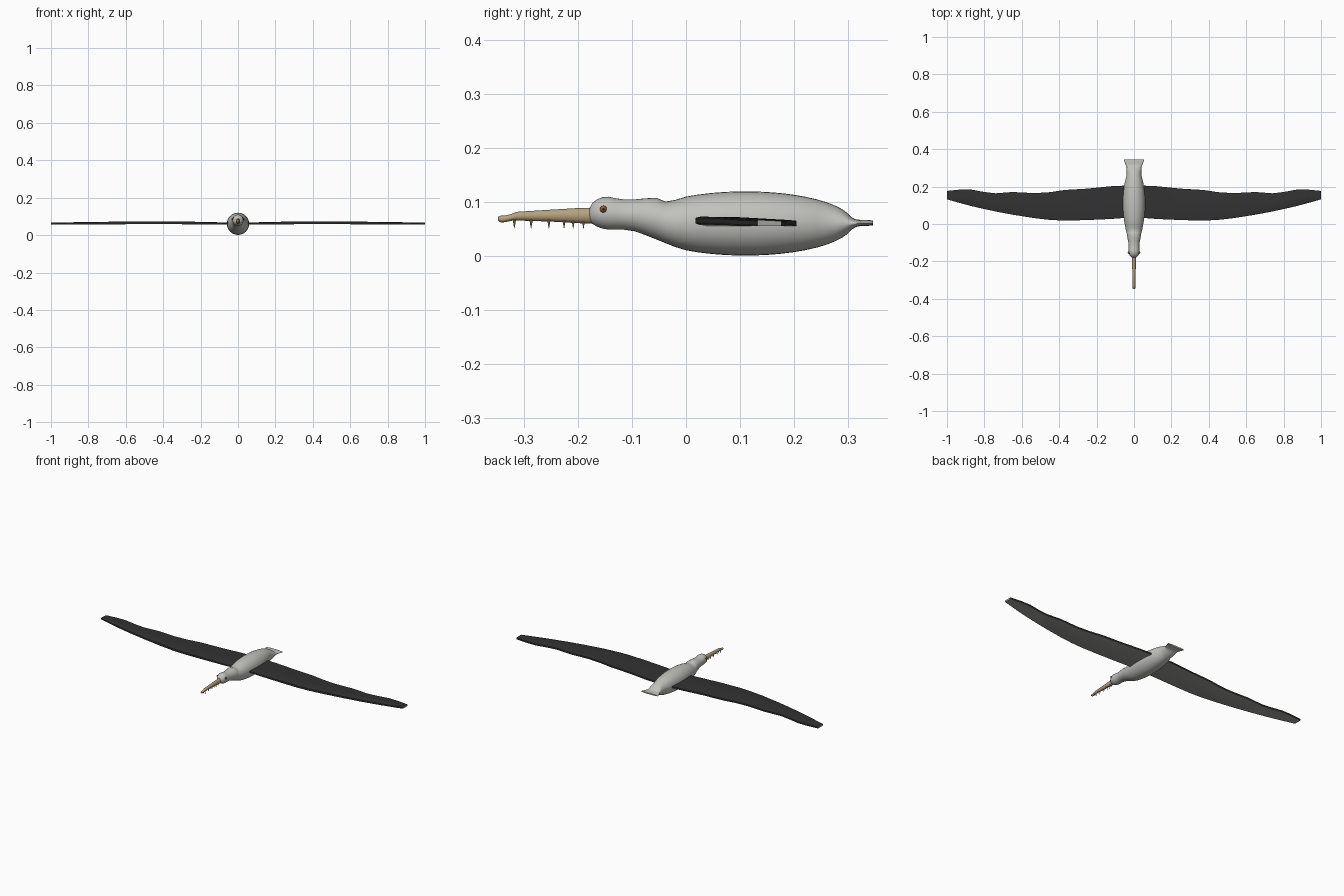
import bpy, bmesh, math
from mathutils import Matrix, Vector

cube = bpy.data.objects.get("Cube")
if cube:
    bpy.data.objects.remove(cube, do_unlink=True)


def material(name, color):
    m = bpy.data.materials.new(name)
    m.use_nodes = True
    m.diffuse_color = (*color, 1)
    bsdf = m.node_tree.nodes["Principled BSDF"]
    bsdf.inputs["Base Color"].default_value = (*color, 1)
    bsdf.inputs["Roughness"].default_value = 0.8
    return m


GREY = material("pale grey plumage", (0.53, 0.53, 0.505))
DARK = material("dark wing top", (0.032, 0.032, 0.032))
UNDER = material("grey wing underside", (0.35, 0.35, 0.34))
TAN = material("tan beak", (0.46, 0.36, 0.21))
AMBER = material("amber eye", (0.27, 0.11, 0.025))
BLACK = material("black pupil", (0.01, 0.01, 0.01))


def finish(name, bm, mats, angle=40):
    bmesh.ops.recalc_face_normals(bm, faces=bm.faces)
    mesh = bpy.data.meshes.new(name)
    bm.to_mesh(mesh)
    bm.free()
    for m in mats:
        mesh.materials.append(m)
    ob = bpy.data.objects.new(name, mesh)
    bpy.context.collection.objects.link(ob)
    bpy.ops.object.select_all(action='DESELECT')
    ob.select_set(True)
    bpy.context.view_layer.objects.active = ob
    bpy.ops.object.shade_smooth_by_angle(angle=math.radians(angle))
    return ob


def skin(rings):
    """Join closed rings of points into a capped tube."""
    bm = bmesh.new()
    loops = [[bm.verts.new(p) for p in ring] for ring in rings]
    for a, b in zip(loops, loops[1:]):
        for i in range(len(a)):
            j = (i + 1) % len(a)
            bm.faces.new((a[i], a[j], b[j], b[i]))
    bm.faces.new(loops[0])
    bm.faces.new(loops[-1])
    return bm


def oval(y, half, low, high, sides=32):
    mid, rad = (low + high) / 2, (high - low) / 2
    return [(half * math.cos(t), y, mid + rad * math.sin(t))
            for t in (2 * math.pi * i / sides for i in range(sides))]


# Head, neck, torso and flared tail in one skin: y, half width, bottom, top
front = [(-0.179, 0.011, 0.066, 0.088), (-0.174, 0.018, 0.060, 0.098),
         (-0.165, 0.025, 0.055, 0.105), (-0.155, 0.028, 0.051, 0.109),
         (-0.143, 0.030, 0.049, 0.110), (-0.130, 0.029, 0.049, 0.107),
         (-0.115, 0.029, 0.049, 0.105), (-0.095, 0.031, 0.046, 0.105),
         (-0.075, 0.035, 0.039, 0.107), (-0.055, 0.038, 0.031, 0.108),
         (-0.045, 0.040, 0.027, 0.104), (-0.038, 0.042, 0.024, 0.101),
         (-0.020, 0.046, 0.017, 0.104)]
rear = [(0.315, 0.044, 0.054, 0.068), (0.325, 0.048, 0.056, 0.067),
        (0.337, 0.054, 0.056, 0.067), (0.346, 0.055, 0.057, 0.066)]
rings = [oval(*r) for r in front]
for k in range(16):
    t = math.acos(-0.55) - k / 15 * (math.acos(-0.55) - 0.2)
    r = 0.0595 * math.sin(t)
    half = max(r, 0.039) if k > 8 else r
    rings.append(oval(0.11 + 0.2 * math.cos(t), half, 0.0605 - r, 0.0605 + r))
finish("body", skin(rings + [oval(*r) for r in rear]), [GREY], 60)

# Long beak with a blunt tip
beak = [(-0.348, 0.004, 0.066, 0.073), (-0.343, 0.007, 0.062, 0.075),
        (-0.335, 0.007, 0.063, 0.075), (-0.320, 0.008, 0.066, 0.079),
        (-0.314, 0.008, 0.066, 0.082), (-0.25, 0.009, 0.064, 0.086),
        (-0.20, 0.011, 0.061, 0.089), (-0.165, 0.012, 0.060, 0.090)]
finish("beak", skin([oval(*r, sides=20) for r in beak]), [TAN], 50)

# Row of teeth on both edges of the beak
bm = bmesh.new()
for side in (-1, 1):
    for y in (-0.318, -0.287, -0.254, -0.226, -0.209, -0.190):
        place = Matrix.Translation((side * 0.005, y, 0.059)) @ Matrix.Rotation(math.pi, 4, 'X')
        bmesh.ops.create_cone(bm, cap_ends=True, segments=8, radius1=0.003,
                              radius2=0.0004, depth=0.015, matrix=place)
finish("teeth", bm, [TAN])

# Wing stations: x, leading edge, trailing edge, arch height
stations = [(0.03, 0.034, 0.206, 0.000), (0.12, 0.027, 0.202, 0.002),
            (0.25, 0.021, 0.189, 0.005), (0.37, 0.018, 0.182, 0.006),
            (0.45, 0.022, 0.170, 0.006), (0.53, 0.031, 0.165, 0.006),
            (0.65, 0.050, 0.171, 0.005), (0.74, 0.067, 0.164, 0.004),
            (0.80, 0.080, 0.171, 0.003), (0.87, 0.096, 0.184, 0.002),
            (0.93, 0.112, 0.184, 0.001), (1.00, 0.132, 0.177, 0.000)]


def wing_section(x, lead, trail, arch, side):
    chord = trail - lead
    low, high = 0.056 + arch * 0.4, 0.067 + arch
    return [(side * x, lead, low + 0.002), (side * x, lead + 0.03 * chord, low),
            (side * x, trail, low), (side * x, trail, low + 0.009),
            (side * x, lead + 0.5 * chord, high - 0.001),
            (side * x, lead + 0.05 * chord, high), (side * x, lead, high - 0.002)]


for side, label in ((1, "left"), (-1, "right")):
    bm = skin([wing_section(*s, side) for s in stations])
    bmesh.ops.recalc_face_normals(bm, faces=bm.faces)
    for f in bm.faces:
        f.normal_update()
        # Underside and wing tip are the lighter grey
        if f.normal.z < -0.3 or abs(f.normal.x) > 0.9:
            f.material_index = 1
    finish(label + "_wing", bm, [DARK, UNDER], 30)

    # Eye with a small pupil
    for part, x, r, mat in (("eye", 0.0265, 0.0065, AMBER), ("pupil", 0.031, 0.0027, BLACK)):
        bm = bmesh.new()
        bmesh.ops.create_uvsphere(bm, u_segments=16, v_segments=10, radius=r)
        bmesh.ops.translate(bm, verts=bm.verts, vec=Vector((side * x, -0.153, 0.087)))
        finish(label + "_" + part, bm, [mat], 60)
